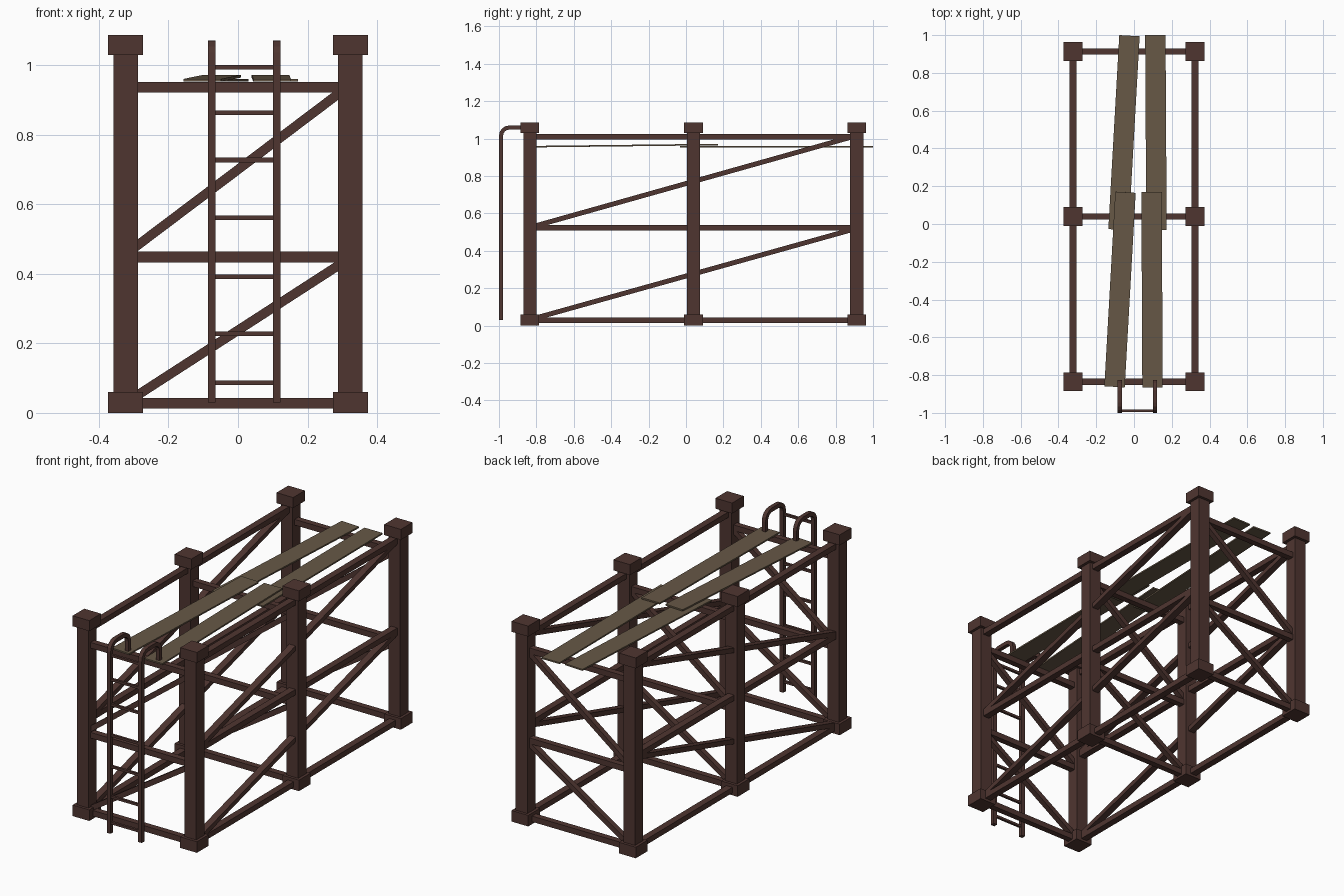
import bpy, bmesh, math
from mathutils import Vector, Matrix

if "Cube" in bpy.data.objects:
    bpy.data.objects.remove(bpy.data.objects["Cube"])


def material(name, rgb):
    m = bpy.data.materials.new(name)
    m.diffuse_color = (*rgb, 1)
    m.use_nodes = True
    m.node_tree.nodes["Principled BSDF"].inputs["Base Color"].default_value = m.diffuse_color
    return m


BROWN = material("dark brown paint", (0.078, 0.036, 0.030))
WOOD = material("weathered wood", (0.135, 0.098, 0.062))


def finish(name, bm, mat):
    bmesh.ops.recalc_face_normals(bm, faces=bm.faces)
    me = bpy.data.meshes.new(name)
    bm.to_mesh(me)
    bm.free()
    me.materials.append(mat)
    ob = bpy.data.objects.new(name, me)
    bpy.context.collection.objects.link(ob)
    return ob


def box(name, center, size, mat=BROWN):
    bm = bmesh.new()
    bmesh.ops.create_cube(bm, size=1, matrix=Matrix.Translation(center) @ Matrix.Diagonal((*size, 1)))
    return finish(name, bm, mat)


def bar(name, a, b, w, h, mat=BROWN):
    """Square bar from a to b; w is the level width, h the thickness across it."""
    a, b = Vector(a), Vector(b)
    d = (b - a).normalized()
    side = d.cross(Vector((0, 0, 1))).normalized()
    up = side.cross(d)
    rot = Matrix((side, d, up)).transposed().to_4x4()
    bm = bmesh.new()
    bmesh.ops.create_cube(bm, size=1, matrix=Matrix.Translation((a + b) / 2) @ rot
                          @ Matrix.Diagonal((w, (b - a).length, h, 1)))
    return finish(name, bm, mat)


PX = 0.323
FRAMES = (-0.835, 0.04, 0.913)

# Three cross frames: posts with caps and feet, beams and diagonal braces
for i, y in enumerate(FRAMES):
    for s, side in ((-1, "left"), (1, "right")):
        box(f"post_{side}_{i}", (s * PX, y, 0.545), (0.07, 0.07, 1.0))
        box(f"post_foot_{side}_{i}", (s * PX, y, 0.03), (0.1, 0.1, 0.06))
        box(f"post_cap_{side}_{i}", (s * PX, y, 1.058), (0.1, 0.1, 0.057))
    for z in (0.028, 0.448, 0.936):
        box(f"cross_beam_{i}", (0, y, z), (0.6, 0.033, 0.031))
    for z0, z1 in ((0.047, 0.428), (0.477, 0.922)):
        bar(f"cross_brace_{i}", (-0.295, y, z0), (0.295, y, z1), 0.03, 0.027)

# Long rails and diagonal braces on both sides
for s, side in ((-1, "left"), (1, "right")):
    for z in (0.028, 0.523, 1.01):
        box(f"side_rail_{side}", (s * PX, 0.04, z), (0.037, 1.69, 0.03))
    for z0, z1 in ((0.04, 0.512), (0.533, 1.008)):
        bar(f"side_brace_{side}", (s * PX, -0.805, z0), (s * PX, 0.885, z1), 0.037, 0.026)

# Loose deck planks, the front pair resting on the rear pair
T = 0.008
bar("plank_rear_left", (-0.082, -0.030, 0.956), (-0.024, 0.997, 0.956), 0.108, T, WOOD)
bar("plank_rear_right", (0.119, -0.032, 0.956), (0.113, 1.0, 0.956), 0.108, T, WOOD)
bar("plank_front_left", (-0.103, -0.862, 0.956), (-0.045, 0.168, 0.968), 0.108, T, WOOD)
bar("plank_front_right", (0.098, -0.865, 0.956), (0.093, 0.170, 0.968), 0.108, T, WOOD)


# Ladder rails: square section swept up, over the top and down to the beam
def ladder_rail(name, x, w=0.022):
    yf, yb, zt, r = -0.989, -0.836, 1.059, 0.045
    path = [((yf, 0.03), 0.0)]
    for cy, start in ((yf + r, math.pi), (yb - r, math.pi / 2)):
        for k in range(5):
            a = start - k * math.pi / 8
            path.append(((cy + r * math.cos(a), zt - r + r * math.sin(a)), math.pi - a))
    path.append(((yb, 0.94), math.pi))
    bm = bmesh.new()
    rings = []
    for (y, z), t in path:
        # outward normal of the path in the y-z plane
        ny, nz = -math.cos(t), math.sin(t)
        rings.append([bm.verts.new((x + sx * w / 2, y + sn * ny * w / 2, z + sn * nz * w / 2))
                      for sx, sn in ((-1, -1), (1, -1), (1, 1), (-1, 1))])
    for p, q in zip(rings, rings[1:]):
        for k in range(4):
            bm.faces.new((p[k], p[(k + 1) % 4], q[(k + 1) % 4], q[k]))
    bm.faces.new(rings[0])
    bm.faces.new(rings[-1])
    return finish(name, bm, BROWN)


ladder_rail("ladder_rail_left", -0.0755)
ladder_rail("ladder_rail_right", 0.1115)

# Ladder rungs
for z in (0.086, 0.227, 0.391, 0.561, 0.727, 0.863, 0.994):
    box("ladder_rung", (0.018, -0.989, z), (0.18, 0.013, 0.013))
